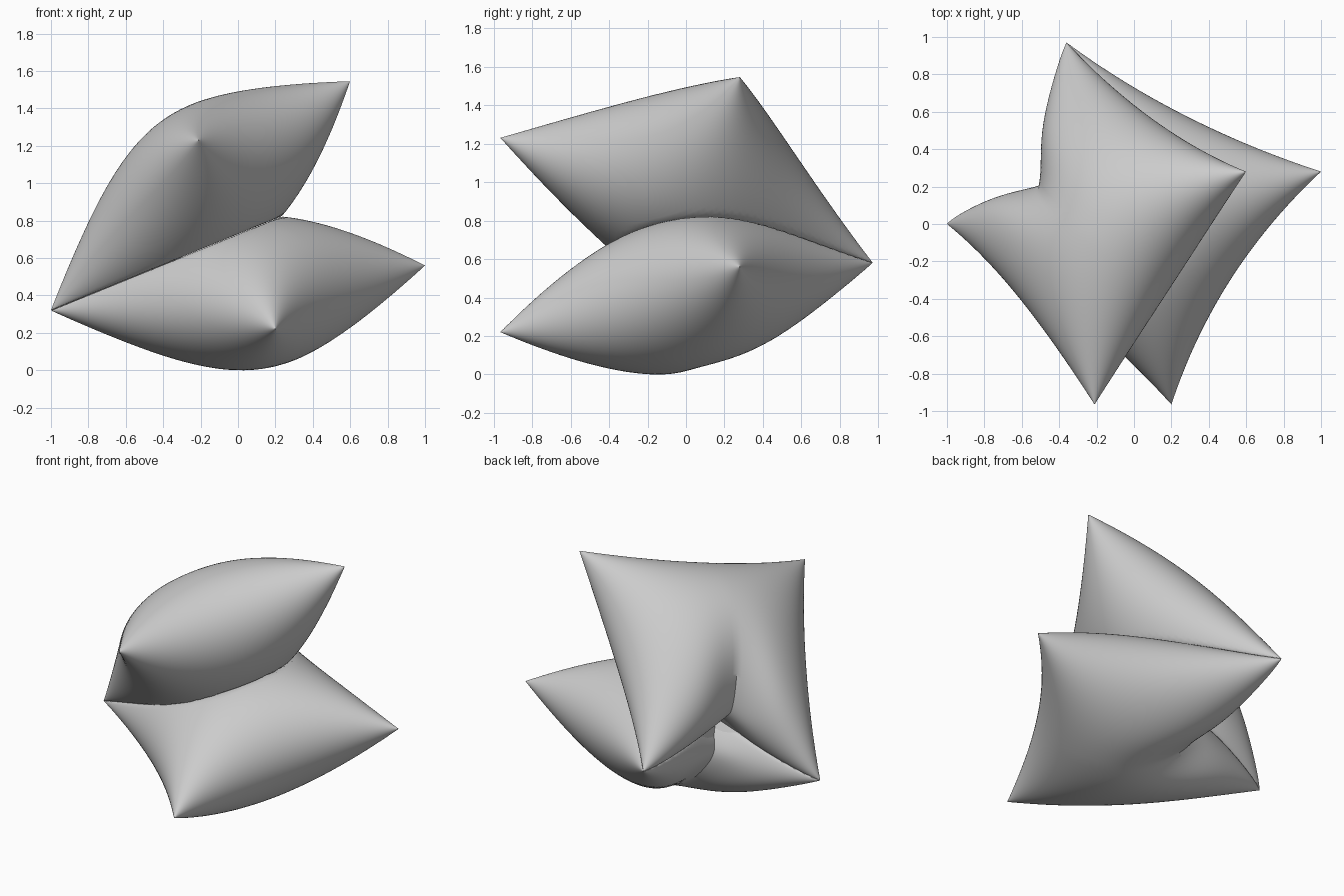
import bpy, bmesh, math
from mathutils import Vector

if "Cube" in bpy.data.objects:
    bpy.data.objects.remove(bpy.data.objects["Cube"])

# Corners of the lower cushion; the first and last lie on the fold line
P1, P2 = Vector((-1, 0, .32)), Vector((.2, -.965, .22))
P3, P4 = Vector((1, .28, .56)), Vector((-.36, .97, .58))
FOLD = Vector((-.377, 0, .926)).normalized()     # normal of the fold plane
EU = ((P2 - P1) + (P3 - P4)).normalized()        # away from the hinge
EV = ((P4 - P1) + (P3 - P2)).normalized()        # along the hinge
UP = (P3 - P1).cross(P4 - P2).normalized()
N = 60


def height(p):
    return (p - P1).dot(FOLD)


def reflect(p):
    return p - 2 * height(p) * FOLD


def base(u, v):
    """Middle sheet of the cushion with drawn-in edges and a notched hinge edge."""
    a, b = (1 + u) / 2, (1 + v) / 2
    p = (P1 * (1 - a) + P2 * a) * (1 - b) + (P4 * (1 - a) + P3 * a) * b
    notch = (1 - abs(v)) ** 1.2
    p += EU * (.43 * notch * (1 - a) ** 2.2 - .095 * (1 - v * v) * a * a)
    p += EV * (.07 * (1 - u * u) * ((1 - b) ** 2 - b * b) - .06 * notch * (1 - a) ** 2)
    return p


def surface(i, j, side, h):
    s, t = math.pi * (i / N - .5), math.pi * (j / N - .5)
    u, v = math.sin(s), math.sin(t)
    full = (1 + .15 * u) * (1 - .5 * math.exp(-(v / .3) ** 2) * ((1 - u) / 2) ** 3)
    p = base(u, v) + UP * (side * h * math.cos(s) * math.cos(t) * full)
    d = height(p)
    if d > -.001:                                 # flatten against the other cushion
        p -= FOLD * (d + .001)
    return p


def finish(name, bm):
    bmesh.ops.remove_doubles(bm, verts=bm.verts, dist=.0005)
    bmesh.ops.recalc_face_normals(bm, faces=bm.faces)
    me = bpy.data.meshes.new(name)
    bm.to_mesh(me)
    bm.free()
    ob = bpy.data.objects.new(name, me)
    bpy.context.collection.objects.link(ob)
    bpy.ops.object.select_all(action='DESELECT')
    ob.select_set(True)
    bpy.context.view_layer.objects.active = ob
    bpy.ops.object.shade_smooth_by_angle(angle=math.radians(40))


def add_grid(bm, rows):
    vs = [[bm.verts.new(p) for p in r] for r in rows]
    for r, q in zip(vs, vs[1:]):
        for k in range(len(r) - 1):
            bm.faces.new((r[k], r[k + 1], q[k + 1], q[k]))


# Inflate until the lower cushion just touches the ground
h = .40
for _ in range(8):
    h += min(surface(i, j, -1, h).z for i in range(N + 1) for j in range(N + 1))

# Two cushions, mirrored across the fold plane
for name, place in (("lower_cushion", lambda p: p), ("upper_cushion", reflect)):
    bm = bmesh.new()
    for side in (-1, 1):
        add_grid(bm, [[place(surface(i, j, side, h)) for j in range(N + 1)]
                      for i in range(N + 1)])
    finish(name, bm)

# Cloth web tucked inwards between the two hinge edges
edge, tuck = [], []
for j in range(N + 1):
    v = math.sin(math.pi * (j / N - .5))
    e = base(-1, v)
    m = e + EU * .15 * (1 - abs(v))
    edge.append(e)
    tuck.append(m - FOLD * height(m))
bm = bmesh.new()
add_grid(bm, [edge, tuck, [reflect(p) for p in edge]])
finish("hinge_web", bm)
